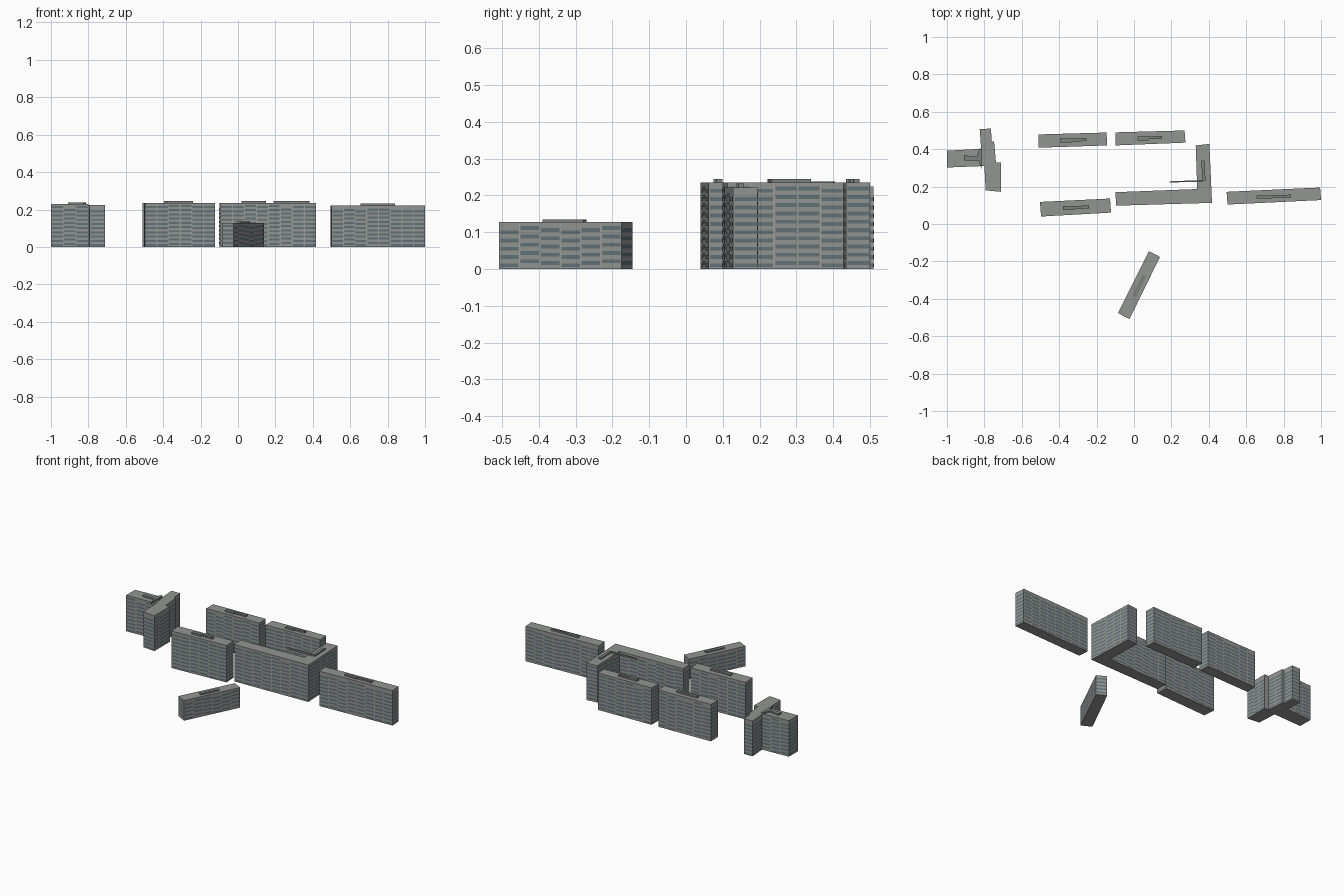
import bpy, random
from mathutils import Vector

if "Cube" in bpy.data.objects:
    bpy.data.objects.remove(bpy.data.objects["Cube"])

random.seed(4)

def mat(name, c):
    m = bpy.data.materials.new(name)
    m.diffuse_color = (*c, 1)
    m.use_nodes = True
    m.node_tree.nodes["Principled BSDF"].inputs["Base Color"].default_value = m.diffuse_color
    return m

WALL = mat("concrete", (0.29, 0.30, 0.29))
GLASS = mat("window_bands", (0.12, 0.17, 0.19))
JOINT = mat("panel_joints", (0.40, 0.36, 0.33))
ROOF = mat("roof_plant", (0.21, 0.22, 0.215))

def make(name, verts, faces, mats, idx=None):
    me = bpy.data.meshes.new(name)
    me.from_pydata(verts, [], faces)
    for m in mats:
        me.materials.append(m)
    if idx:
        me.polygons.foreach_set("material_index", idx)
    ob = bpy.data.objects.new(name, me)
    bpy.context.collection.objects.link(ob)
    return ob

def ccw(p):
    area = sum(a[0] * b[1] - b[0] * a[1] for a, b in zip(p, p[1:] + p[:1]))
    return p if area > 0 else p[::-1]

def prism(name, pts, z0, z1, m):
    p = ccw(pts)
    n = len(p)
    v = [(x, y, z0) for x, y in p] + [(x, y, z1) for x, y in p]
    f = [tuple(range(n - 1, -1, -1)), tuple(range(n, 2 * n))]
    f += [(i, (i + 1) % n, n + (i + 1) % n, n + i) for i in range(n)]
    make(name, v, f, [m])

def facade(name, pts, h, floor=0.0225):
    # window bands per bay plus slim vertical joints, just proud of the wall
    p = ccw(pts)
    v, f, idx = [], [], []
    def quad(a, d, s0, s1, z0, z1, off, k):
        nrm = Vector((d.y, -d.x)) * off
        q0, q1 = a + d * s0 + nrm, a + d * s1 + nrm
        b = len(v)
        v.extend([(*q0, z0), (*q1, z0), (*q1, z1), (*q0, z1)])
        f.append((b, b + 1, b + 2, b + 3))
        idx.append(k)
    for a, b in zip(p, p[1:] + p[:1]):
        a, b = Vector(a), Vector(b)
        L = (b - a).length
        if L < 0.04:
            continue
        d = (b - a) / L
        bays = max(1, round(L / 0.062))
        w = L / bays
        for i in range(bays):
            shift = random.choice((0.0, 0.0, 0.006, 0.011))
            z = 0.005 + shift
            while z + 0.011 < h - 0.008:
                quad(a, d, i * w + 0.004, (i + 1) * w - 0.002, z, z + 0.0105, 0.0008, 0)
                z += floor
            if i:
                quad(a, d, i * w - 0.0005, i * w + 0.0015, 0, h, 0.0008, 1)
    make(name, v, f, [GLASS, JOINT], idx)

def block(name, pts, h, roof=None, rh=0.01):
    prism(name, pts, 0, h, WALL)
    facade(name + "_windows", pts, h)
    if roof:
        prism(name + "_roof_plant", roof, h, h + rh, ROOF)

def stepped(x0, x1, y, t=0.03):
    # narrow roof plant room, wider at its left end
    m, s = x0 + (x1 - x0) * 0.45, t / 2
    return [(x0, y - s), (m, y - s), (m, y - s * 0.5), (x1, y - s * 0.4),
            (x1, y + s * 0.9), (m, y + s * 0.6), (x0, y + s * 0.6)]

# straight slab blocks
block("east_slab", [(0.495, 0.172), (0.995, 0.195), (1.0, 0.128), (0.50, 0.104)], 0.222,
      stepped(0.655, 0.84, 0.147, 0.022))
block("north_middle_slab", [(-0.10, 0.49), (0.27, 0.50), (0.275, 0.435), (-0.10, 0.42)], 0.235,
      stepped(0.02, 0.15, 0.46, 0.026))
block("north_west_slab", [(-0.51, 0.479), (-0.147, 0.489), (-0.143, 0.42), (-0.51, 0.408)], 0.235,
      stepped(-0.395, -0.255, 0.448, 0.026))
block("south_west_slab", [(-0.503, 0.118), (-0.128, 0.136), (-0.123, 0.061), (-0.497, 0.04)], 0.235,
      stepped(-0.38, -0.24, 0.088, 0.026))
block("low_front_slab", [(0.08, -0.145), (0.139, -0.176), (-0.024, -0.508), (-0.086, -0.476)], 0.128,
      [(0.047, -0.27), (0.065, -0.28), (0.012, -0.39), (-0.008, -0.38)], 0.007)

# corner block with angled roof plant
block("corner_block", [(-0.10, 0.17), (0.338, 0.187), (0.33, 0.42), (0.403, 0.428),
                       (0.417, 0.113), (-0.095, 0.098)], 0.235,
      [(0.19, 0.228), (0.365, 0.235), (0.36, 0.34), (0.378, 0.34),
       (0.382, 0.232), (0.36, 0.226), (0.19, 0.222)])

# stepped west tower group
block("west_wing", [(-1.0, 0.392), (-0.815, 0.402), (-0.80, 0.31), (-1.0, 0.302)], 0.229,
      [(-0.91, 0.368), (-0.84, 0.36), (-0.825, 0.405), (-0.812, 0.40), (-0.815, 0.29),
       (-0.83, 0.34), (-0.91, 0.34)], 0.009)
block("west_tower", [(-0.825, 0.508), (-0.765, 0.51), (-0.76, 0.44), (-0.748, 0.44),
                     (-0.738, 0.328), (-0.71, 0.328), (-0.71, 0.172), (-0.793, 0.18),
                     (-0.80, 0.31), (-0.815, 0.37)], 0.225)
